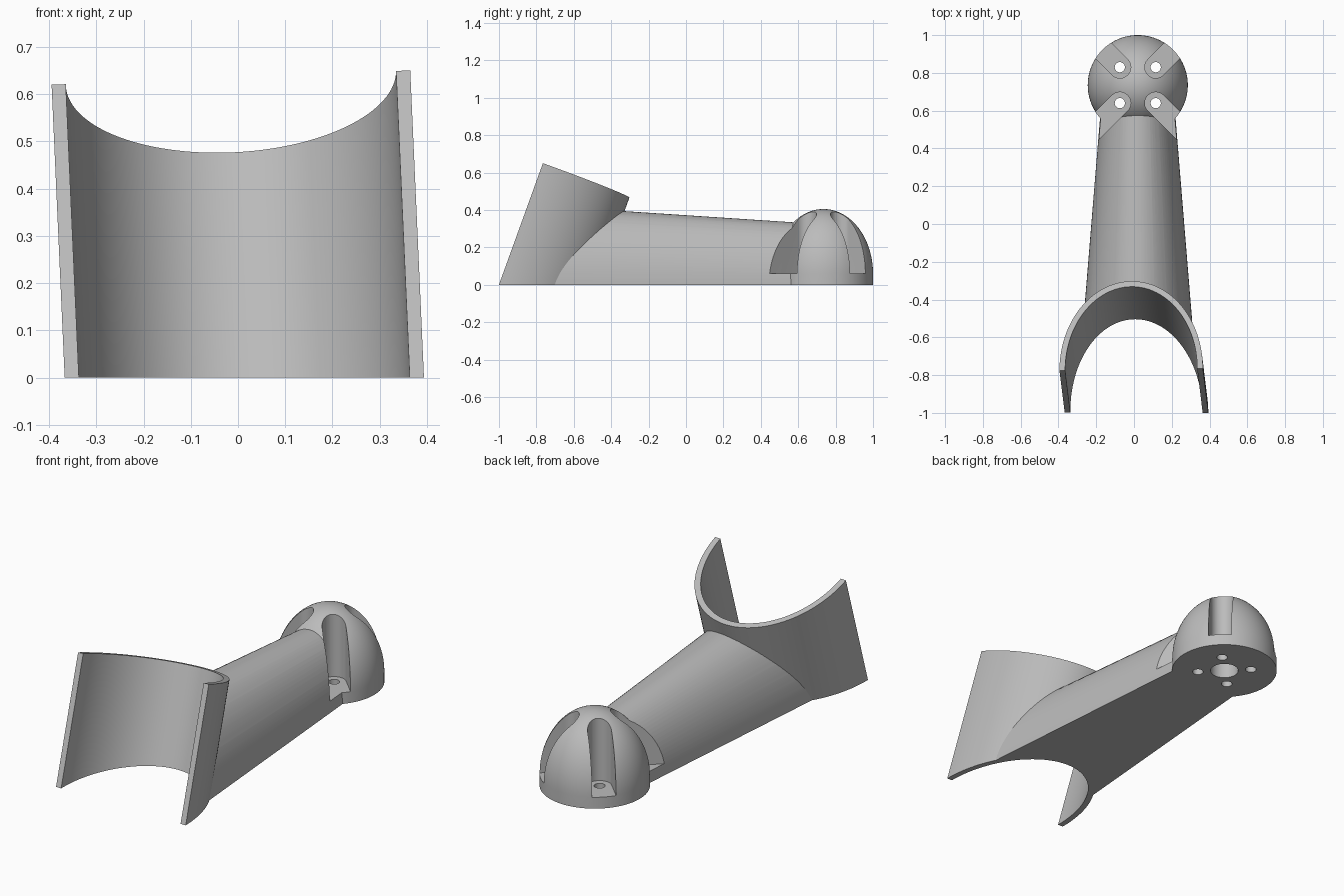
import bpy, bmesh, math
from mathutils import Vector

if "Cube" in bpy.data.objects:
    bpy.data.objects.remove(bpy.data.objects["Cube"])

grey = bpy.data.materials.new("plain grey")
grey.use_nodes = True
COLOUR = (0.5, 0.5, 0.5, 1)
grey.diffuse_color = COLOUR
grey.node_tree.nodes["Principled BSDF"].inputs["Base Color"].default_value = COLOUR


def loft(name, rings, floor_cut=False):
    """Skin closed rings of points and cap both ends."""
    bm = bmesh.new()
    rows = [[bm.verts.new(p) for p in ring] for ring in rings]
    n = len(rows[0])
    for a, b in zip(rows, rows[1:]):
        for i in range(n):
            j = (i + 1) % n
            bm.faces.new((a[i], a[j], b[j], b[i]))
    bm.faces.new(rows[0])
    bm.faces.new(rows[-1])
    if floor_cut:
        cut = bmesh.ops.bisect_plane(bm, geom=bm.verts[:] + bm.edges[:] + bm.faces[:],
                                     plane_co=(0, 0, 0), plane_no=(0, 0, 1), clear_inner=True)
        edges = [e for e in cut["geom_cut"] if isinstance(e, bmesh.types.BMEdge)]
        bmesh.ops.contextual_create(bm, geom=edges)
    bmesh.ops.recalc_face_normals(bm, faces=bm.faces[:])
    mesh = bpy.data.meshes.new(name)
    bm.to_mesh(mesh)
    bm.free()
    mesh.materials.append(grey)
    obj = bpy.data.objects.new(name, mesh)
    bpy.context.collection.objects.link(obj)
    return obj


def circle(x, y, z, r, n=32):
    return [(x + r * math.cos(math.tau * i / n), y + r * math.sin(math.tau * i / n), z)
            for i in range(n)]


def post(name, x, y, r, low, high):
    return loft(name, [circle(x, y, low, r), circle(x, y, high, r)])


def subtract(obj, cutter):
    mod = obj.modifiers.new("cut", 'BOOLEAN')
    mod.operation, mod.solver, mod.object = 'DIFFERENCE', 'EXACT', cutter
    bpy.context.view_layer.objects.active = obj
    bpy.ops.object.modifier_apply(modifier=mod.name)


# Saddle: half of an elliptical tube on a leaning axis, trimmed at the floor
axis = Vector((-0.042, 0.34, 0.94)).normalized()
side = Vector((1, 0.013, 0.04)).normalized()
deep = axis.cross(side)
top = Vector((-0.015, -0.77, 0.635))


def ellipse(a, b, start, end, n):
    angles = [start + (end - start) * i / n for i in range(n + 1)]
    return [side * a * math.cos(t) + deep * b * math.sin(t) for t in angles]


outline = ellipse(0.38, 0.497, 0, math.pi, 64) + ellipse(0.35, 0.466, math.pi, 0, 64)
saddle = loft("saddle", [[top - axis * 1.2 + p for p in outline],
                         [top + p for p in outline]], floor_cut=True)

# Arm: tapered half-elliptical beam
CX, CY = 0.02, 0.735


def arch(y):
    back = 0.56 - y
    half, height = 0.2 + 0.082 * back, 0.335 + 0.066 * back
    return [(CX + half * math.cos(math.pi * i / 48), y, height * math.sin(math.pi * i / 48))
            for i in range(49)]


arm = loft("arm", [arch(-0.9), arch(0.6)])
bore_ring = ellipse(0.365, 0.482, 0, math.tau, 96)[:-1]
bore = loft("bore_cutter", [[top + axis * d + p for p in bore_ring] for d in (-1.2, 0.6)])
subtract(arm, bore)

# Dome: short cylindrical base under a half ellipsoid
R, BASE, RISE = 0.265, 0.06, 0.345
rings = [circle(CX, CY, 0, R, 96)]
for i in range(25):
    t = math.radians(89) * i / 24
    rings.append(circle(CX, CY, BASE + RISE * math.sin(t), R * math.cos(t), 96))
dome = loft("dome", rings)

# Four diagonal screw slots with round inner ends, and their screw holes
cutters = [bore]
for sx in (-1, 1):
    for sy in (-1, 1):
        hx, hy = CX + sx * 0.095, CY + sy * 0.095
        heading = math.atan2(sy, sx)
        slot = []
        for i in range(25):
            t = heading + math.pi / 2 + math.pi * i / 24
            slot.append((hx + 0.058 * math.cos(t), hy + 0.058 * math.sin(t)))
        out = Vector((sx, sy)).normalized() * 0.4
        slot = [(slot[0][0] + out.x, slot[0][1] + out.y)] + slot + \
               [(slot[-1][0] + out.x, slot[-1][1] + out.y)]
        slot_cutter = loft("slot_cutter", [[(x, y, z) for x, y in slot] for z in (BASE, 0.6)])
        hole_cutter = post("hole_cutter", hx, hy, 0.027, -0.1, 0.2)
        subtract(dome, slot_cutter)
        subtract(dome, hole_cutter)
        if sy < 0:
            subtract(arm, slot_cutter)
            subtract(arm, hole_cutter)
        cutters += [slot_cutter, hole_cutter]

# Blind centre hole in the underside
centre = post("centre_cutter", CX, CY, 0.07, -0.1, 0.2)
subtract(dome, centre)
cutters.append(centre)
for c in cutters:
    bpy.data.objects.remove(c)

# Smooth curved surfaces, crisp edges
bpy.ops.object.select_all(action='DESELECT')
for obj in (saddle, arm, dome):
    obj.select_set(True)
bpy.context.view_layer.objects.active = arm
bpy.ops.object.shade_smooth_by_angle(angle=math.radians(30))
